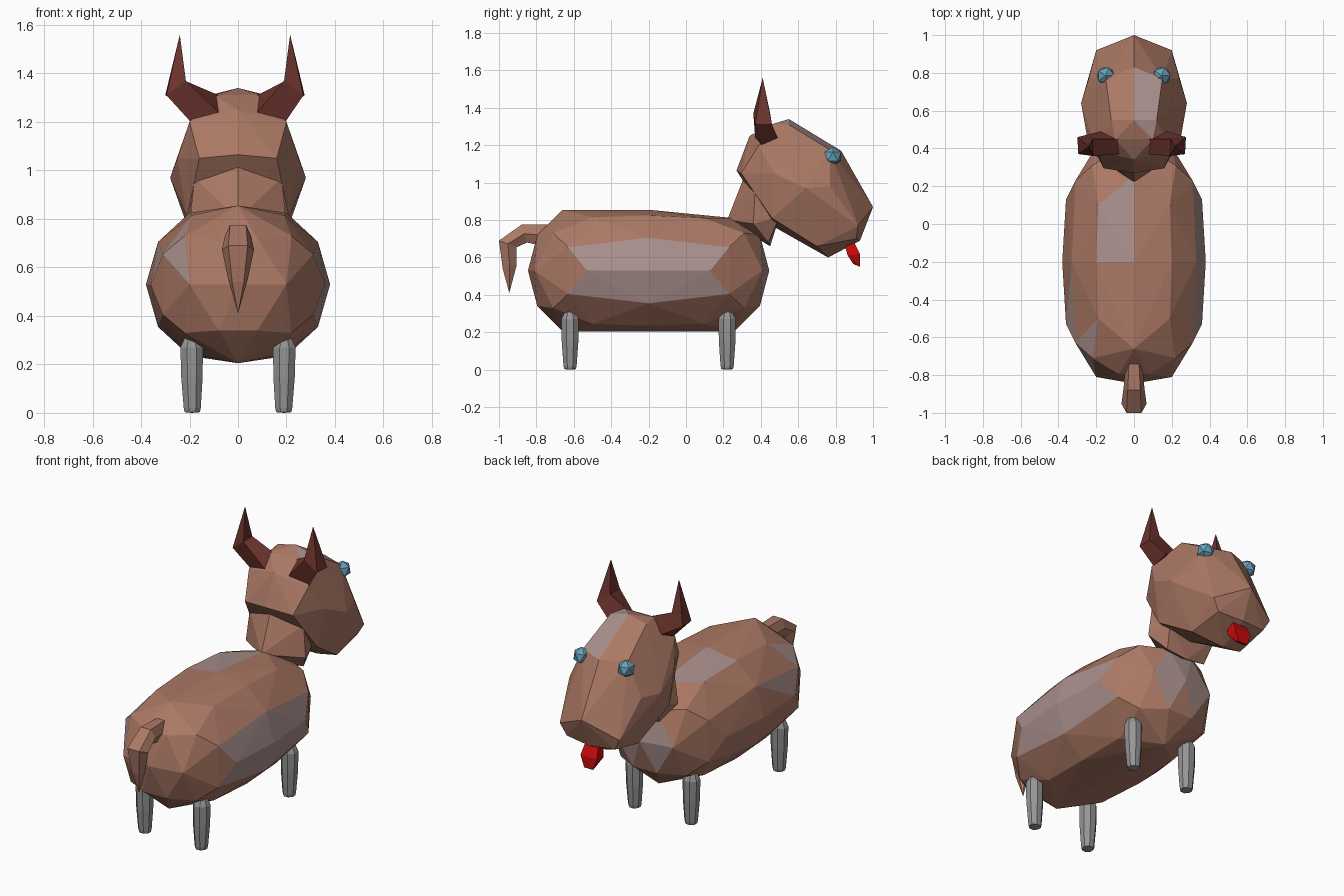
import bpy, bmesh, math
from mathutils import Vector

if "Cube" in bpy.data.objects:
    bpy.data.objects.remove(bpy.data.objects["Cube"])


def material(name, r, g, b):
    m = bpy.data.materials.new(name)
    m.diffuse_color = (r, g, b, 1)
    m.use_nodes = True
    m.node_tree.nodes["Principled BSDF"].inputs["Base Color"].default_value = m.diffuse_color
    return m


BROWN = material("brown hide", 0.41, 0.19, 0.13)
PATCH = material("pale hide patch", 0.40, 0.28, 0.265)
HORN = material("dark red horn", 0.15, 0.034, 0.026)
GREY = material("grey leg", 0.30, 0.30, 0.30)
BLUE = material("blue eye", 0.14, 0.35, 0.48)
RED = material("red tongue", 0.58, 0.003, 0.003)


def finish(name, bm, *mats):
    bmesh.ops.recalc_face_normals(bm, faces=bm.faces)
    me = bpy.data.meshes.new(name)
    bm.to_mesh(me)
    bm.free()
    for m in mats:
        me.materials.append(m)
    ob = bpy.data.objects.new(name, me)
    bpy.context.collection.objects.link(ob)
    return ob


def hull(name, points, mats, rule=None):
    """Faceted convex solid; rule(centre) picks the patch faces."""
    bm = bmesh.new()
    for p in sorted(set(points)):
        bm.verts.new(p)
    bmesh.ops.convex_hull(bm, input=bm.verts)
    bmesh.ops.delete(bm, geom=[v for v in bm.verts if not v.link_faces], context='VERTS')
    if rule:
        for f in bm.faces:
            f.material_index = int(rule(f.calc_center_median()))
    return finish(name, bm, *mats)


def loft(name, rings, tip, mat):
    """Join matching rings, cap the start and close on a tip point."""
    bm = bmesh.new()
    rows = [[bm.verts.new(p) for p in ring] for ring in rings]
    n = len(rows[0])
    end = bm.verts.new(tip)
    for a, b in zip(rows, rows[1:]):
        for i in range(n):
            j = (i + 1) % n
            bm.faces.new((a[i], a[j], b[j], b[i]))
    for i in range(n):
        bm.faces.new((rows[-1][i], rows[-1][(i + 1) % n], end))
    bm.faces.new(rows[0])
    return finish(name, bm, mat)


def both_sides(points):
    return [(s * x if x else 0.0, y, z) for x, y, z in points for s in (1, -1)]


# Body: one octant of a stretched faceted ball, mirrored about its centre
octant = [(0.38, 0, 0), (0.36, 0.33, 0), (0.33, 0, 0.175), (0.31, 0.43, 0.125),
          (0.2, 0.61, 0), (0, 0.645, 0), (0, 0.46, 0.325), (0, 0, 0.325),
          (0.2, 0, 0.295), (0.19, 0.3, 0.285), (0.08, 0.595, 0.19), (0.22, 0.51, 0.2)]
body_pts = []
for x, dy, dz in octant:
    for sy in (1, -1):
        for sz in (1, -1):
            z = 0.53 + sz * dz
            if sy * dy > 0.2:
                z = min(z, 0.81)          # shoulders sit a little lower
            body_pts.append((x, round(-0.2 + sy * dy, 4), round(z, 4)))


def body_patch(c):
    flank = c.x > 0.3 and abs(c.y + 0.2) < 0.37
    back = c.x < 0 and c.z > 0.79 and c.y > -0.15
    hip = c.x < -0.2 and c.z > 0.6 and c.y < -0.45
    chest = c.y > 0.34 and 0.42 < c.z < 0.66
    return flank or back or hip or chest


hull("body", both_sides(body_pts), (BROWN, PATCH), body_patch)

# Neck
hull("neck", both_sides([(0, 0.22, 0.80), (0.2, 0.36, 0.78), (0.13, 0.44, 0.68),
                         (0, 0.45, 0.66), (0, 0.31, 1.03), (0.18, 0.37, 0.97),
                         (0.16, 0.5, 0.82)]), (BROWN,))

# Head: faceted egg tilted down toward the muzzle
head_pts = [(0, 0.27, 1.065), (0, 0.34, 1.25), (0, 0.55, 1.34), (0, 0.83, 1.17),
            (0, 1.0, 0.87), (0, 0.93, 0.69), (0, 0.76, 0.60), (0, 0.46, 0.77),
            (0.28, 0.64, 0.97), (0.2, 0.92, 0.77), (0.16, 0.91, 0.70),
            (0.2, 0.39, 1.2), (0.16, 0.295, 1.05), (0.21, 0.46, 0.81),
            (0.10, 0.45, 1.31), (0.12, 0.55, 1.31), (0.15, 0.77, 1.175),
            (0.25, 0.47, 1.05), (0.24, 0.77, 0.98), (0.17, 0.70, 0.66)]
hull("head", both_sides(head_pts), (BROWN, PATCH),
     lambda c: c.x > 0 and c.z > 1.2 and c.y > 0.46 and c.x < 0.11)

# Horns: out from the crown, then bent up to a point
for side, shift in ((-1, 0.0), (1, -0.025)):
    base = [(0.08, 0.37, 1.24), (0.08, 0.45, 1.31), (0.18, 0.49, 1.24), (0.195, 0.40, 1.2)]
    bend = [(0.215, 0.36, 1.37), (0.22, 0.45, 1.37), (0.30, 0.46, 1.31), (0.295, 0.37, 1.31)]
    loft("horn", [[(side * x, y, z) for x, y, z in base],
                  [(side * (x + shift), y, z) for x, y, z in bend]],
         (side * (0.24 + shift), 0.41, 1.56), HORN)

# Tail: (upper y, z, lower y, z, half width) sections curling down
sections = [(-0.74, 0.775, -0.76, 0.66, 0.045), (-0.88, 0.775, -0.85, 0.68, 0.055),
            (-1.0, 0.69, -0.905, 0.655, 0.066), (-0.98, 0.54, -0.905, 0.56, 0.04)]
rings = []
for y0, z0, y1, z1, w in sections:
    ym, zm = (y0 + y1) / 2, (z0 + z1) / 2
    rings.append([(-w * 0.6, y0, z0), (w * 0.6, y0, z0), (w, ym, zm),
                  (w * 0.5, y1, z1), (-w * 0.5, y1, z1), (-w, ym, zm)])
loft("tail", rings, (0, -0.945, 0.41), BROWN)

# Legs: tapered eight-sided posts with bevelled ends
for x in (-0.19, 0.19):
    for y in (-0.62, 0.22):
        sx = math.copysign(1, x)
        rows = [[(x + sx * 0.01 * (z - 0.15) + r * math.cos(math.pi / 4 * (k + 0.5)),
                  y + r * math.sin(math.pi / 4 * (k + 0.5)), z) for k in range(8)]
                for z, r in ((0.31, 0.03), (0.27, 0.05), (0.15, 0.048), (0.02, 0.038), (0.003, 0.034))]
        loft("leg", rows, (x, y, 0), GREY)

# Eyes
for x in (-0.15, 0.147):
    bm = bmesh.new()
    bmesh.ops.create_icosphere(bm, subdivisions=1, radius=0.052)
    bmesh.ops.translate(bm, verts=bm.verts, vec=Vector((x, 0.785, 1.14)))
    finish("eye", bm, BLUE)

# Tongue
hull("tongue", both_sides([(0.045, 0.85, 0.66), (0.045, 0.90, 0.68), (0.055, 0.865, 0.61),
                           (0.055, 0.93, 0.62), (0.03, 0.895, 0.565), (0.03, 0.93, 0.55)]), (RED,))
